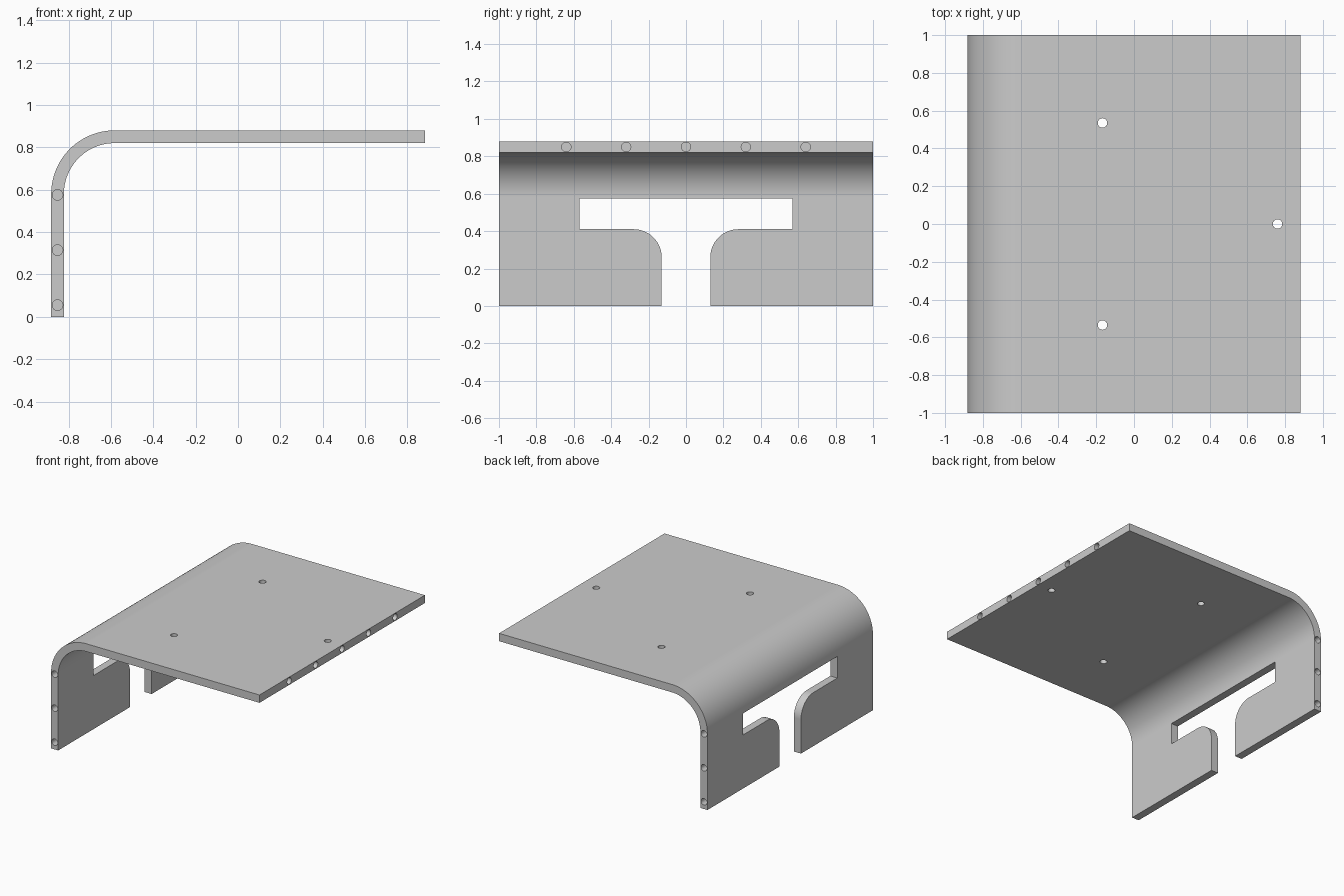
import bpy, bmesh
from math import sin, cos, pi, radians
from mathutils import Vector

if "Cube" in bpy.data.objects:
    bpy.data.objects.remove(bpy.data.objects["Cube"])

X, H, T = 0.882, 0.88, 0.06      # half length, height, sheet thickness
R = 0.30                         # outer bend radius


def arc(cx, cy, r, a0, a1, n=24):
    return [(cx + r * cos(radians(a0 + (a1 - a0) * i / n)),
             cy + r * sin(radians(a0 + (a1 - a0) * i / n))) for i in range(n + 1)]


def prism(name, points, offset):
    """Extrude a closed 3D outline along offset."""
    bm = bmesh.new()
    face = bm.faces.new([bm.verts.new(p) for p in points])
    ext = bmesh.ops.extrude_face_region(bm, geom=[face])
    bmesh.ops.translate(bm, vec=offset,
                        verts=[v for v in ext["geom"] if isinstance(v, bmesh.types.BMVert)])
    bmesh.ops.recalc_face_normals(bm, faces=bm.faces)
    mesh = bpy.data.meshes.new(name)
    bm.to_mesh(mesh)
    bm.free()
    obj = bpy.data.objects.new(name, mesh)
    bpy.context.collection.objects.link(obj)
    return obj


def drill(center, axis, depth, r=0.025):
    """Round cutter centred on a surface point, reaching depth to both sides."""
    bpy.ops.mesh.primitive_cylinder_add(vertices=24, radius=r, depth=2 * depth, location=center)
    obj = bpy.context.object
    obj.name = "hole_cutter"
    obj.rotation_euler = Vector(axis).to_track_quat('Z', 'Y').to_euler()
    return obj


# Bent sheet: flat top, quarter bend, vertical leg
cx, cz = -X + R, H - R
profile = ([(-X, 0)] + arc(cx, cz, R, 180, 90) + [(X, H), (X, H - T)]
           + arc(cx, cz, R - T, 90, 180) + [(-X + T, 0)])
cover = prism("bent_cover", [(x, -1, z) for x, z in profile], (0, 2, 0))

# T-shaped opening in the leg with rounded inner corners
half = [(0.13, -0.1)] + arc(0.28, 0.26, 0.15, 180, 90, 16) + [(0.57, 0.41), (0.57, 0.575)]
outline = half + [(-y, z) for y, z in reversed(half)]
cutters = [prism("slot_cutter", [(-X - 0.1, y, z) for y, z in outline], (0.1 + T + 0.1, 0, 0))]

# Through holes in the top
for x, y in [(-0.167, 0.535), (-0.167, -0.535), (0.76, 0)]:
    cutters.append(drill((x, y, H - T / 2), (0, 0, 1), 0.1))

# Blind holes in the free edge of the top
for i in range(-2, 3):
    cutters.append(drill((X, 0.32 * i, H - T / 2), (1, 0, 0), 0.09))

# Blind holes in both side edges of the leg
for side in (-1, 1):
    for z in (0.055, 0.315, 0.575):
        cutters.append(drill((-X + T / 2, side, z), (0, 1, 0), 0.09))

# Cut everything and clean up
bpy.ops.object.select_all(action='DESELECT')
bpy.context.view_layer.objects.active = cover
cover.select_set(True)
for c in cutters:
    c.hide_render = True
    mod = cover.modifiers.new("cut", 'BOOLEAN')
    mod.operation, mod.solver, mod.object = 'DIFFERENCE', 'EXACT', c
    bpy.ops.object.modifier_apply(modifier=mod.name)
for c in cutters:
    bpy.data.objects.remove(c, do_unlink=True)

# Smooth bend, crisp edges
bpy.ops.object.shade_smooth_by_angle(angle=radians(30))
wn = cover.modifiers.new("weighted_normals", 'WEIGHTED_NORMAL')
wn.keep_sharp = True
